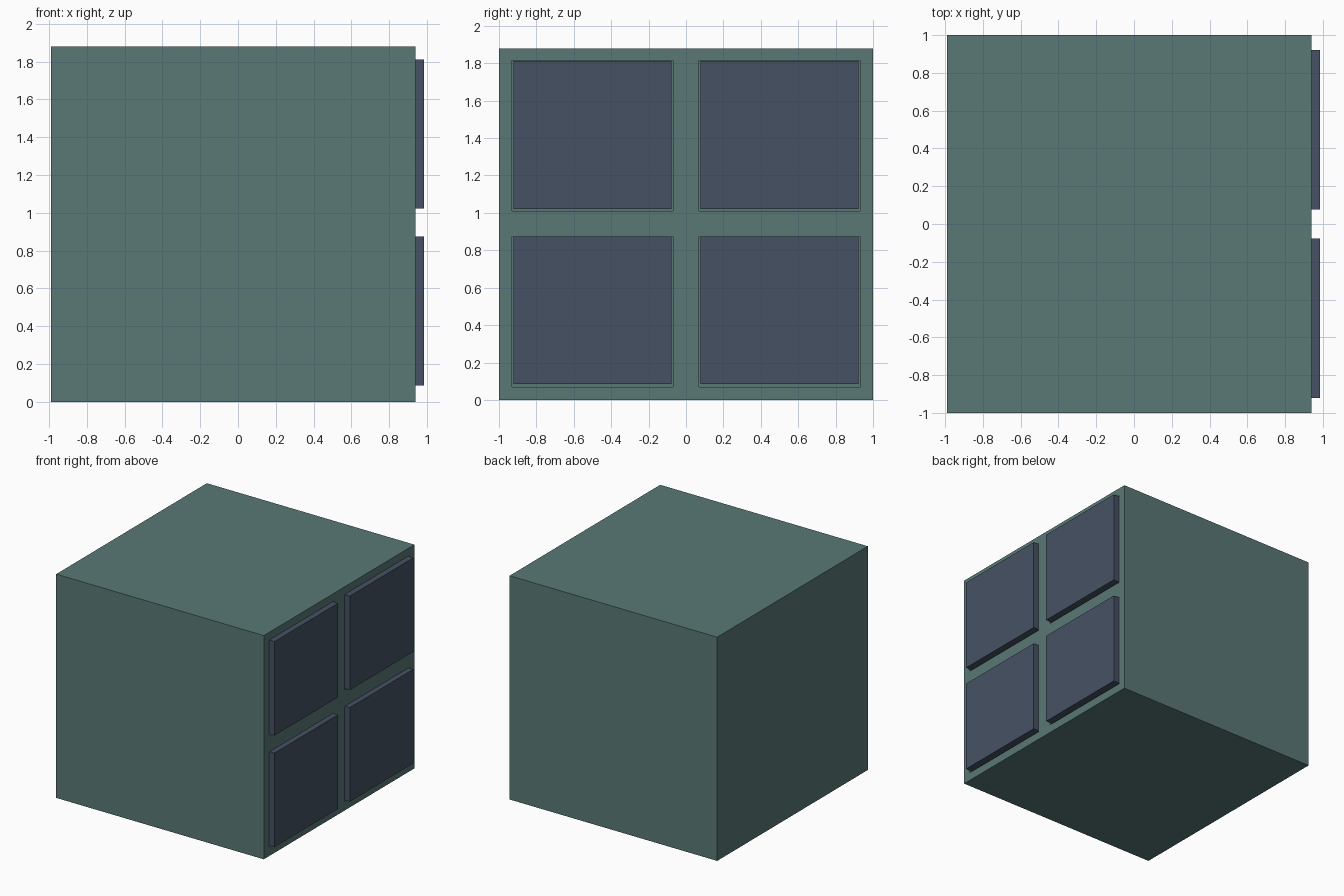
import bpy, bmesh
from mathutils import Vector, Matrix

if "Cube" in bpy.data.objects:
    bpy.data.objects.remove(bpy.data.objects["Cube"])

XB, XF, XD = -0.99, 0.94, 0.985     # carcass back, carcass front, door front
H = 1.88
Y_CUTS = (-0.93, -0.07, 0.07, 0.93)
Z_CUTS = (0.07, 0.875, 1.01, 1.815)


def material(name, rgb):
    m = bpy.data.materials.new(name)
    m.diffuse_color = (*rgb, 1)
    m.use_nodes = True
    m.node_tree.nodes["Principled BSDF"].inputs["Base Color"].default_value = m.diffuse_color
    return m


def box_bmesh(lo, hi):
    bm = bmesh.new()
    lo, hi = Vector(lo), Vector(hi)
    bmesh.ops.create_cube(
        bm, size=1,
        matrix=Matrix.Translation((lo + hi) / 2) @ Matrix.Diagonal((*(hi - lo), 1)))
    return bm


def finish(bm, name, mat):
    bmesh.ops.recalc_face_normals(bm, faces=bm.faces[:])
    mesh = bpy.data.meshes.new(name)
    bm.to_mesh(mesh)
    bm.free()
    mesh.materials.append(mat)
    ob = bpy.data.objects.new(name, mesh)
    bpy.context.collection.objects.link(ob)
    return ob


green = material("green_paint", (0.10, 0.19, 0.18))
blue = material("blue_paint", (0.06, 0.083, 0.125))

# Carcass: box whose open side is divided into four compartments
bm = box_bmesh((XB, -1, 0), (XF, 1, H))
cuts = [((0, y, 0), (0, 1, 0)) for y in Y_CUTS] + [((0, 0, z), (0, 0, 1)) for z in Z_CUTS]
for co, no in cuts:
    bmesh.ops.bisect_plane(bm, geom=bm.verts[:] + bm.edges[:] + bm.faces[:],
                           plane_co=co, plane_no=no)


def in_compartment(c):
    return (0.07 < abs(c.y) < 0.93
            and (Z_CUTS[0] < c.z < Z_CUTS[1] or Z_CUTS[2] < c.z < Z_CUTS[3]))


cells = [f for f in bm.faces
         if abs(f.calc_center_median().x - XF) < 1e-4 and in_compartment(f.calc_center_median())]
res = bmesh.ops.extrude_face_region(bm, geom=cells)
moved = [e for e in res["geom"] if isinstance(e, bmesh.types.BMVert)]
bmesh.ops.translate(bm, verts=moved, vec=(XB + 0.07 - XF, 0, 0))
bmesh.ops.delete(bm, geom=[f for f in cells if f.is_valid], context='FACES_ONLY')
finish(bm, "cabinet_body", green)

# Four door panels, set into the compartments and standing proud of the frame
for row, z0 in (("lower", 0.085), ("upper", 1.022)):
    for side, y0 in (("left", -0.922), ("right", 0.078)):
        bm = box_bmesh((XF - 0.05, y0, z0), (XD, y0 + 0.844, z0 + 0.79))
        finish(bm, f"{row}_{side}_door", blue)
